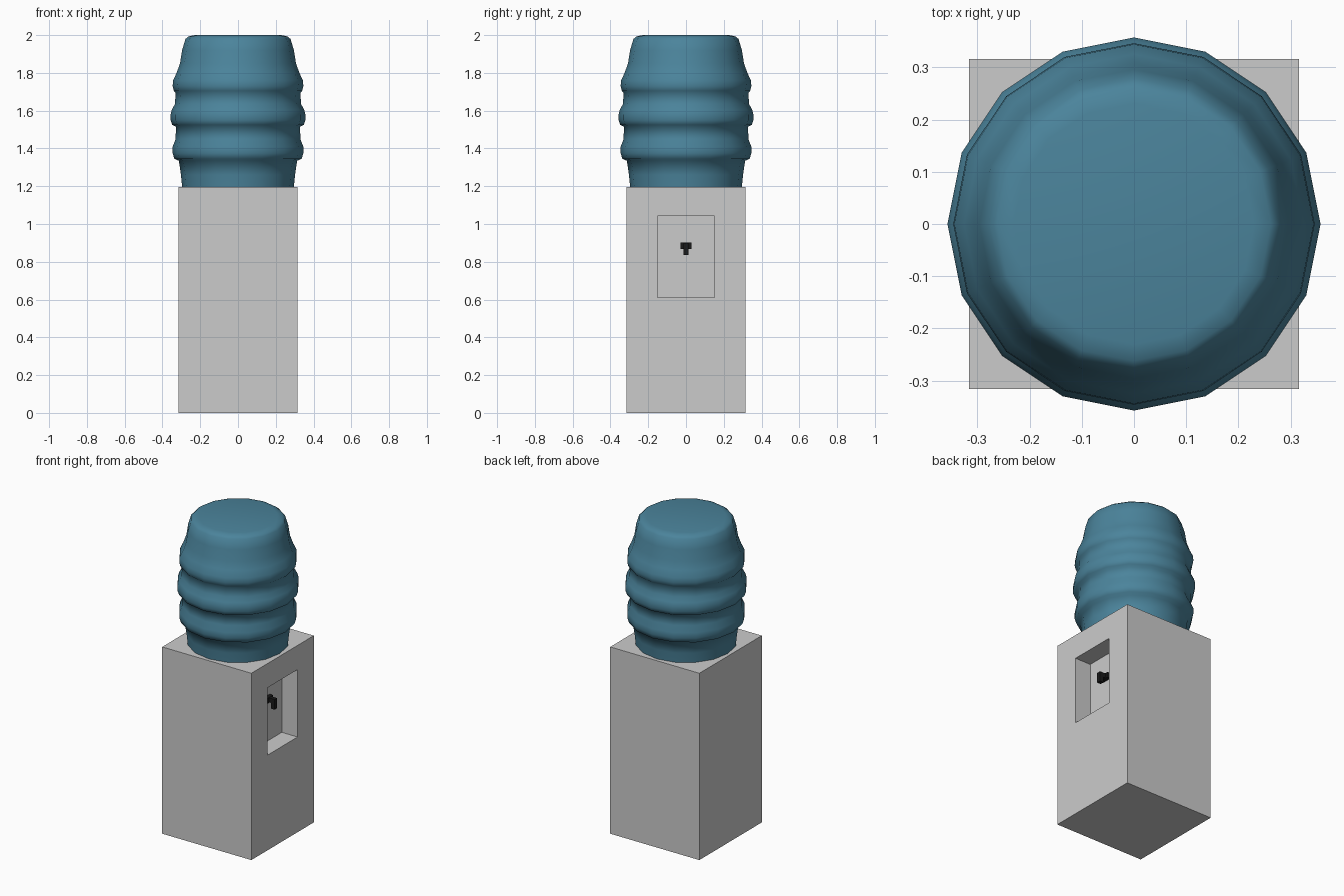
import bpy, bmesh, math
from mathutils import Matrix, Vector

if "Cube" in bpy.data.objects:
    bpy.data.objects.remove(bpy.data.objects["Cube"])


def finish(bm, name, colour=None, smooth=False):
    bmesh.ops.recalc_face_normals(bm, faces=bm.faces)
    mesh = bpy.data.meshes.new(name)
    bm.to_mesh(mesh)
    bm.free()
    for p in mesh.polygons:
        p.use_smooth = smooth
    ob = bpy.data.objects.new(name, mesh)
    bpy.context.collection.objects.link(ob)
    if colour:
        mat = bpy.data.materials.new(name + "_colour")
        mat.diffuse_color = colour
        mat.use_nodes = True
        mat.node_tree.nodes["Principled BSDF"].inputs["Base Color"].default_value = mat.diffuse_color
        mesh.materials.append(mat)
    return ob


def add_box(bm, lo, hi):
    lo, hi = Vector(lo), Vector(hi)
    m = Matrix.Translation((lo + hi) / 2) @ Matrix.Diagonal((*(hi - lo), 1))
    bmesh.ops.create_cube(bm, size=1, matrix=m)


# Cabinet: box with a recessed dispensing niche on the right face
H, W = 1.197, 0.316
bm = bmesh.new()
add_box(bm, (-W, -W, 0), (W, W, H))
side = max(bm.faces, key=lambda f: f.calc_center_median().x)
bmesh.ops.inset_region(bm, faces=[side], thickness=0.1)
for v in side.verts:
    v.co = (W, 0.152 if v.co.y > 0 else -0.152, 1.042 if v.co.z > H / 2 else 0.61)
niche = bmesh.ops.extrude_discrete_faces(bm, faces=[side])["faces"][0]
bmesh.ops.translate(bm, verts=niche.verts, vec=(-0.112, 0, 0))
finish(bm, "cabinet")

# Tap: mounting block, pipe and downward spout
bm = bmesh.new()
add_box(bm, (0.2, -0.03, 0.868), (0.228, 0.03, 0.902))
add_box(bm, (0.222, -0.013, 0.872), (0.268, 0.013, 0.9))
add_box(bm, (0.242, -0.013, 0.835), (0.268, 0.013, 0.88))
finish(bm, "tap", (0.01, 0.01, 0.01, 1))

# Bottle: ribbed 16-sided lathe profile (radius, height)
profile = [(0.296, H), (0.302, 1.26), (0.313, 1.335), (0.337, 1.345), (0.346, 1.375),
           (0.346, 1.41), (0.330, 1.45), (0.329, 1.515), (0.348, 1.525), (0.357, 1.55),
           (0.357, 1.58), (0.350, 1.605), (0.334, 1.635), (0.330, 1.695), (0.340, 1.705),
           (0.346, 1.73), (0.344, 1.76), (0.325, 1.80), (0.307, 1.85), (0.296, 1.92),
           (0.278, 1.98), (0.262, 1.993), (0.23, 2.0)]
N = 16
bm = bmesh.new()
rings = [[bm.verts.new((r * math.cos(2 * math.pi * i / N), r * math.sin(2 * math.pi * i / N), z))
          for i in range(N)] for r, z in profile]
for a, b in zip(rings, rings[1:]):
    for i in range(N):
        j = (i + 1) % N
        bm.faces.new((a[i], a[j], b[j], b[i]))
bm.faces.new(rings[0][::-1])
bm.faces.new(rings[-1])
bottle = finish(bm, "water_bottle", (0.07, 0.23, 0.33, 1), smooth=True)
for ob in bpy.context.selected_objects:
    ob.select_set(False)
bottle.select_set(True)
bpy.context.view_layer.objects.active = bottle
bpy.ops.object.shade_smooth_by_angle(angle=math.radians(70))
